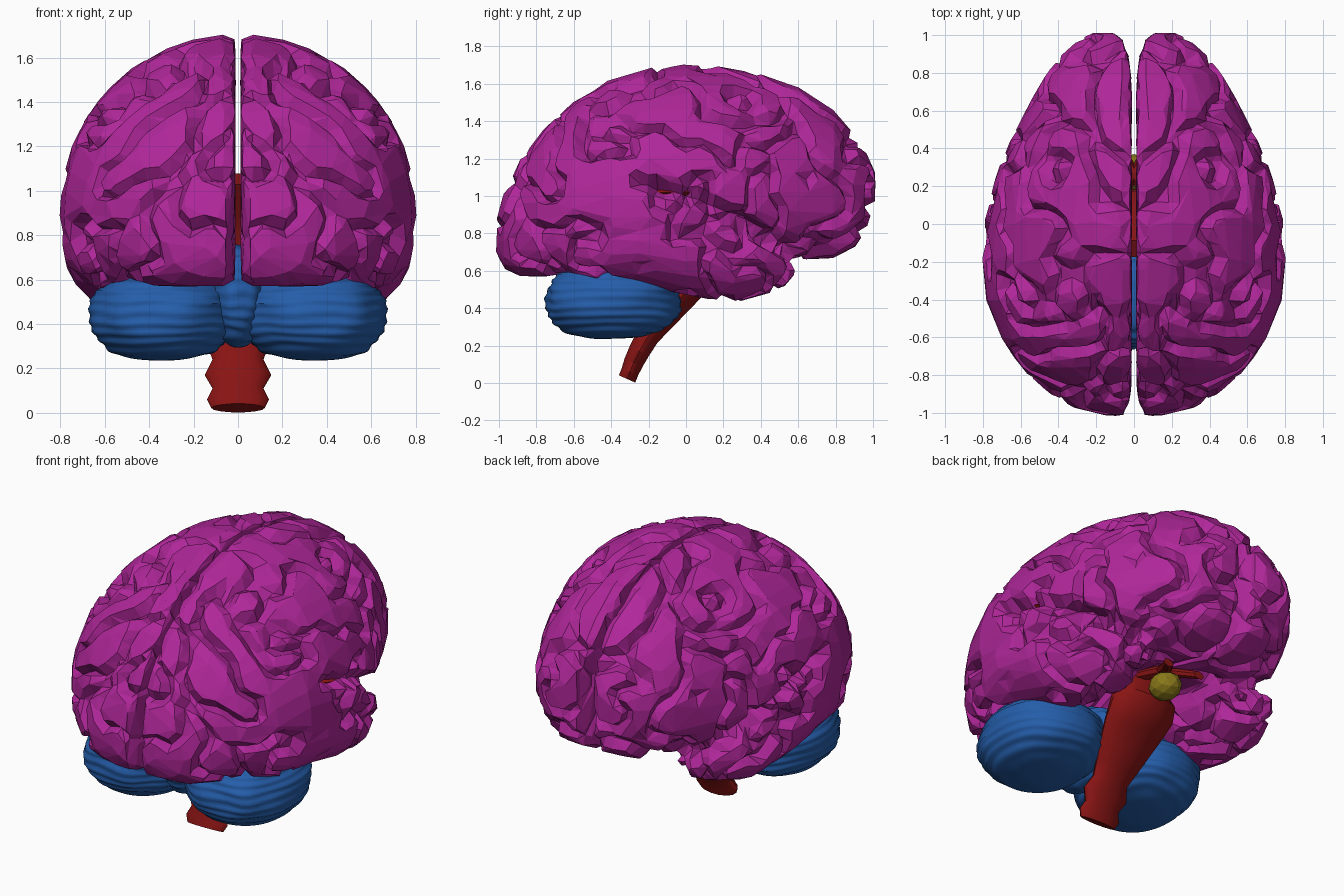
import bpy, bmesh, math
from mathutils import Vector, noise

if "Cube" in bpy.data.objects:
    bpy.data.objects.remove(bpy.data.objects["Cube"])


def material(name, rgb):
    m = bpy.data.materials.new(name)
    m.diffuse_color = (*rgb, 1)
    m.use_nodes = True
    m.node_tree.nodes["Principled BSDF"].inputs["Base Color"].default_value = m.diffuse_color
    return m


PURPLE = material("cortex_purple", (0.43, 0.02, 0.32))
BLUE = material("cerebellum_blue", (0.018, 0.11, 0.40))
RED = material("stem_red", (0.25, 0.007, 0.007))
YELLOW = material("gland_yellow", (0.25, 0.19, 0.01))


def make_object(name, bm, mat):
    bmesh.ops.recalc_face_normals(bm, faces=bm.faces)
    me = bpy.data.meshes.new(name)
    bm.to_mesh(me)
    bm.free()
    me.materials.append(mat)
    ob = bpy.data.objects.new(name, me)
    bpy.context.collection.objects.link(ob)
    return ob


def smooth(ob, degrees):
    bpy.ops.object.select_all(action='DESELECT')
    ob.select_set(True)
    bpy.context.view_layer.objects.active = ob
    bpy.ops.object.shade_smooth_by_angle(angle=math.radians(degrees))


def mirror(ob):
    m = ob.modifiers.new("mirror", 'MIRROR')
    m.use_mirror_merge = False


def loft(bm, rings):
    rows = [[bm.verts.new(p) for p in ring] for ring in rings]
    n = len(rows[0])
    for a, b in zip(rows, rows[1:]):
        for i in range(n):
            j = (i + 1) % n
            bm.faces.new((a[i], a[j], b[j], b[i]))
    bm.faces.new(rows[0])
    bm.faces.new(rows[-1])


def spow(v, p):
    return math.copysign(abs(v) ** p, v)


# Cerebrum half: stations of y, bottom, widest height, top, inner x, outer x, medial rise
STATIONS = [
    (-1.0, .70, .78, .88, .06, .15, 0), (-.96, .62, .78, 1.01, .03, .31, 0),
    (-.88, .56, .80, 1.18, .015, .45, .03), (-.75, .53, .85, 1.35, .012, .59, .08),
    (-.6, .54, .88, 1.49, .012, .69, .12), (-.4, .55, .90, 1.61, .012, .77, .17),
    (-.2, .57, .92, 1.67, .012, .79, .25), (0, .62, .93, 1.69, .012, .78, .2),
    (.2, .67, .95, 1.68, .012, .74, .1), (.4, .68, .97, 1.64, .012, .66, .04),
    (.6, .67, 1.0, 1.57, .012, .56, 0), (.78, .68, 1.02, 1.45, .015, .46, 0),
    (.9, .74, 1.03, 1.31, .03, .36, 0), (.97, .86, 1.04, 1.19, .07, .28, 0),
    (1.0, .96, 1.05, 1.12, .12, .23, 0)]


def cerebrum_ring(y, zb, zm, zt, xi, xo, rise):
    pts = []
    for k in range(25):
        t = math.radians(-90 + 7.5 * k)
        c, s = max(math.cos(t), 0), math.sin(t)
        if s < 0:
            u = c ** .6
            z = zm - (zm - zb) * abs(s) ** .85 + rise * (1 - u) * abs(s)
        else:
            u = c
            z = zm + (zt - zm) * s
        pts.append((xi + (xo - xi) * u, y, z))
    return pts


# Temporal lobe: stations of y, centre x, centre z, radius x, radius z
TEMPORAL = [
    (.57, .40, .63, .05, .05), (.52, .42, .64, .13, .12), (.4, .45, .67, .20, .19),
    (.25, .48, .68, .24, .24), (0, .50, .73, .27, .25), (-.25, .51, .77, .27, .23),
    (-.5, .50, .74, .22, .19), (-.65, .48, .72, .14, .11)]

bm = bmesh.new()
loft(bm, [cerebrum_ring(*s) for s in STATIONS])
loft(bm, [[(cx + rx * math.cos(a), y, cz + rz * math.sin(a))
           for a in (math.tau * k / 20 for k in range(20))]
          for y, cx, cz, rx, rz in TEMPORAL])
brain = make_object("cerebral_hemispheres", bm, PURPLE)

# Fuse the lobes into one skin
rm = brain.modifiers.new("fuse", 'REMESH')
rm.mode = 'VOXEL'
rm.voxel_size = .024
dg = bpy.context.evaluated_depsgraph_get()
fused = bpy.data.meshes.new_from_object(brain.evaluated_get(dg))
brain.modifiers.clear()
brain.data = fused

# Side fissure between the temporal lobe and the lobes above (y, z)
FISSURE = [Vector(p) for p in ((.58, .68), (.3, .87), (.05, 1.0), (-.25, 1.08))]


def fissure_distance(p):
    q = Vector((p.y, p.z))
    best = 9
    for a, b in zip(FISSURE, FISSURE[1:]):
        t = max(0, min(1, (q - a).dot(b - a) / (b - a).length_squared))
        best = min(best, (q - a.lerp(b, t)).length)
    return best


# Winding grooves and folds
bm = bmesh.new()
bm.from_mesh(fused)
bm.normal_update()
moves = []
for v in bm.verts:
    p = v.co
    warp = noise.noise_vector(p * 2.2) * .12
    n = noise.noise((p + warp) * 4.6 + Vector((3.1, 7.7, 1.3)))
    depth = .062 * math.exp(-(n / .11) ** 2) - .014
    if p.x < .06:
        depth = max(depth, 0) * .35
    if p.x > .35:
        depth += .075 * math.exp(-(fissure_distance(p) / .035) ** 2)
    moves.append(p - v.normal * depth)
for v, p in zip(bm.verts, moves):
    v.co = (max(p.x, .007), p.y, p.z)
for f in bm.faces:
    f.smooth = False
bm.to_mesh(fused)
bm.free()
if not fused.materials:
    fused.materials.append(PURPLE)
dec = brain.modifiers.new("facets", 'DECIMATE')
dec.ratio = min(1, 3000 / (2 * len(fused.polygons)))
mirror(brain)


# Rounded block with fine horizontal leaf ridges
def ridged_lobe(name, centre, radii, power, ridge):
    bm = bmesh.new()
    bmesh.ops.create_uvsphere(bm, u_segments=48, v_segments=56, radius=1)
    for v in bm.verts:
        d = v.co.copy()
        h = math.hypot(d.x, d.y)
        k = (h ** power / h) if h > 1e-5 else 0
        wave = d.z * 30 + 2.5 * noise.noise(d * 1.5)
        r = 1 + ridge * math.sin(wave) + .05 * noise.noise(d * 2)
        v.co = (centre[0] + radii[0] * spow(d.x * k, .88) * r,
                centre[1] + radii[1] * spow(d.y * k, .9) * r,
                centre[2] + radii[2] * spow(d.z, .9) * r)
    ob = make_object(name, bm, BLUE)
    smooth(ob, 60)
    return ob


# Cerebellum
mirror(ridged_lobe("cerebellum_lobes", (.345, -.39, .44), (.325, .36, .2), .75, .014))
ridged_lobe("cerebellum_middle", (0, -.40, .53), (.13, .26, .23), .9, .02)

# Brain stem: y, z, half width, half thickness
STEM = [(-.315, .022, .12, .05), (-.30, .06, .14, .05), (-.28, .11, .115, .055),
        (-.25, .17, .15, .06), (-.21, .24, .115, .065), (-.15, .31, .14, .07),
        (-.08, .40, .17, .085), (0, .49, .20, .09), (.06, .56, .21, .12),
        (.09, .65, .20, .13), (.07, .74, .14, .12), (.03, .84, .13, .13),
        (0, .95, .16, .2), (0, 1.04, .08, .1)]
bm = bmesh.new()
loft(bm, [[(rx * math.cos(a), y + .9 * ry * math.sin(a), z - .4 * ry * math.sin(a))
           for a in (math.tau * k / 14 for k in range(14))] for y, z, rx, ry in STEM])
smooth(make_object("brain_stem", bm, RED), 40)

# Optic nerves
bm = bmesh.new()
loft(bm, [[(x + r * math.cos(a), y, z + r * .7 * math.sin(a))
           for a in (math.tau * k / 8 for k in range(8))]
          for x, y, z, r in ((.07, .14, .74, .04), (.02, .27, .73, .045),
                             (.05, .34, .71, .04), (.11, .43, .68, .035))])
mirror(make_object("optic_nerves", bm, RED))


# Low-poly rounded blobs
def blob(name, mat, centre, radii, detail):
    bm = bmesh.new()
    bmesh.ops.create_icosphere(bm, subdivisions=detail, radius=1)
    for v in bm.verts:
        v.co = [c + r * q for c, r, q in zip(centre, radii, v.co)]
    return make_object(name, bm, mat)


# Inner core glimpsed in the side fissure, and the gland below
mirror(blob("inner_core", RED, (.53, -.05, 1.02), (.19, .17, .03), 2))
blob("pituitary_gland", YELLOW, (0, .27, .64), (.09, .10, .08), 2)
